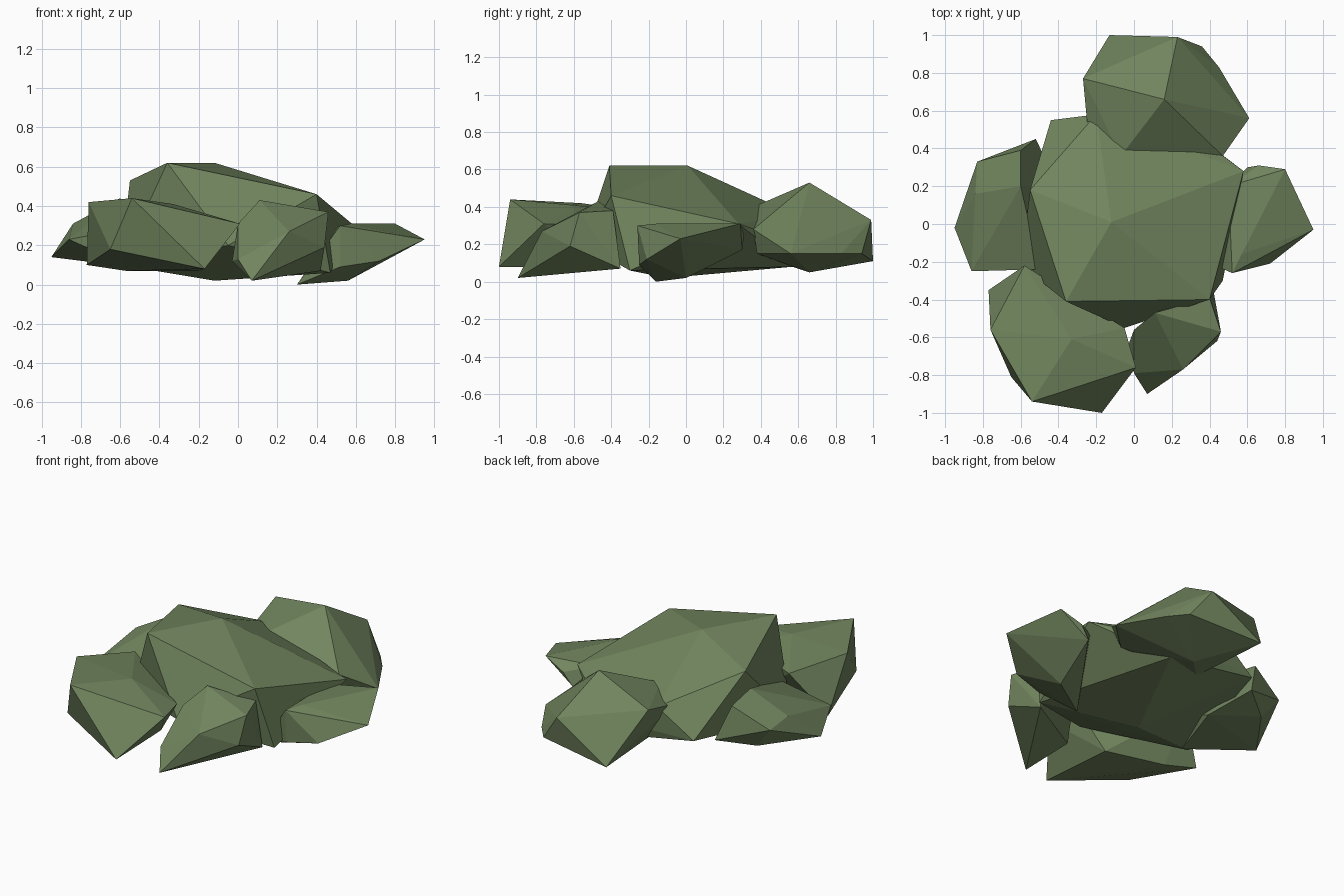
import bpy
import bmesh
from mathutils import Vector

default_cube = bpy.data.objects.get("Cube")
if default_cube:
    bpy.data.objects.remove(default_cube, do_unlink=True)


def make_material(name, colour):
    material = bpy.data.materials.new(name)
    material.use_nodes = True
    material.diffuse_color = colour
    shader = material.node_tree.nodes["Principled BSDF"]
    shader.inputs["Base Color"].default_value = colour
    shader.inputs["Roughness"].default_value = 0.9
    return material


moss_green = make_material("moss_green", (0.165, 0.235, 0.112, 1))


def make_lump(name, upper_corners, lower_corners):
    """Wrap a faceted convex lump around a few upper and lower corners."""
    mesh = bpy.data.meshes.new(name)
    bm = bmesh.new()
    for corner in upper_corners + lower_corners:
        bm.verts.new(Vector(corner))
    hull = bmesh.ops.convex_hull(bm, input=bm.verts)
    # Remove any corner that ended up inside the lump
    inside = [item for item in hull["geom_interior"]
              if isinstance(item, bmesh.types.BMVert)]
    bmesh.ops.delete(bm, geom=inside, context="VERTS")
    bmesh.ops.recalc_face_normals(bm, faces=bm.faces)
    for face in bm.faces:
        face.smooth = False
    bm.to_mesh(mesh)
    bm.free()
    mesh.materials.append(moss_green)
    lump = bpy.data.objects.new(name, mesh)
    bpy.context.scene.collection.objects.link(lump)
    return lump


# Large central mass
make_lump(
    "central_lump",
    upper_corners=[(-.36, -.41, .62), (-.12, .01, .62), (-.55, .18, .53),
                   (.4, -.4, .46), (.58, .28, .31), (-.2, .58, .36)],
    lower_corners=[(-.44, .55, .19), (.15, .6, .2), (-.6, -.22, .1),
                   (.47, -.3, .06), (-.05, -.55, .2), (-.12, -.1, .02),
                   (.2, .57, .08)],
)

# Peaked lump at the back
make_lump(
    "back_lump",
    upper_corners=[(.16, .66, .53), (.23, .99, .33), (-.27, .77, .43),
                   (-.24, .45, .34), (-.07, .36, .4), (.47, .36, .28)],
    lower_corners=[(-.13, 1, .11), (.36, .94, .15), (.45, .83, .15),
                   (.61, .56, .15), (.42, .38, .15), (.1, .66, .05),
                   (-.1, .45, .12)],
)

# Low lump on the -x side
make_lump(
    "right_side_lump",
    upper_corners=[(-.6, .2, .44), (-.6, .39, .4), (-.83, .33, .28),
                   (-.84, .16, .31), (-.86, -.25, .23), (-.5, -.24, .3)],
    lower_corners=[(-.95, -.02, .14), (-.52, .45, .18), (-.72, .3, .14),
                   (-.55, -.22, .09), (-.4, .2, .08)],
)

# Pointed lump on the +x side
make_lump(
    "left_side_lump",
    upper_corners=[(.8, .29, .31), (.66, .31, .25), (.5, .2, .29),
                   (.57, -.16, .31), (.52, -.26, .3)],
    lower_corners=[(.95, -.03, .23), (.72, -.21, .12), (.52, -.25, .09),
                   (.3, -.16, 0), (.56, 0, .02), (.6, .3, .17)],
)

# Small pointed lump at the front
make_lump(
    "front_small_lump",
    upper_corners=[(.11, -.47, .43), (.46, -.57, .37), (.26, -.77, .27),
                   (.4, -.39, .38), (0, -.56, .31)],
    lower_corners=[(.07, -.9, .02), (0, -.79, .13), (.44, -.62, .19),
                   (.42, -.35, .07), (-.03, -.64, .12)],
)

# Broad lump at the front
make_lump(
    "front_broad_lump",
    upper_corners=[(-.54, -.94, .44), (-.76, -.56, .42), (-.58, -.22, .37),
                   (-.33, -.61, .41), (.01, -.76, .31), (-.05, -.55, .3)],
    lower_corners=[(-.17, -1, .08), (-.65, -.81, .18), (-.77, -.35, .1),
                   (-.57, -.4, .07), (-.2, -.5, .07)],
)
